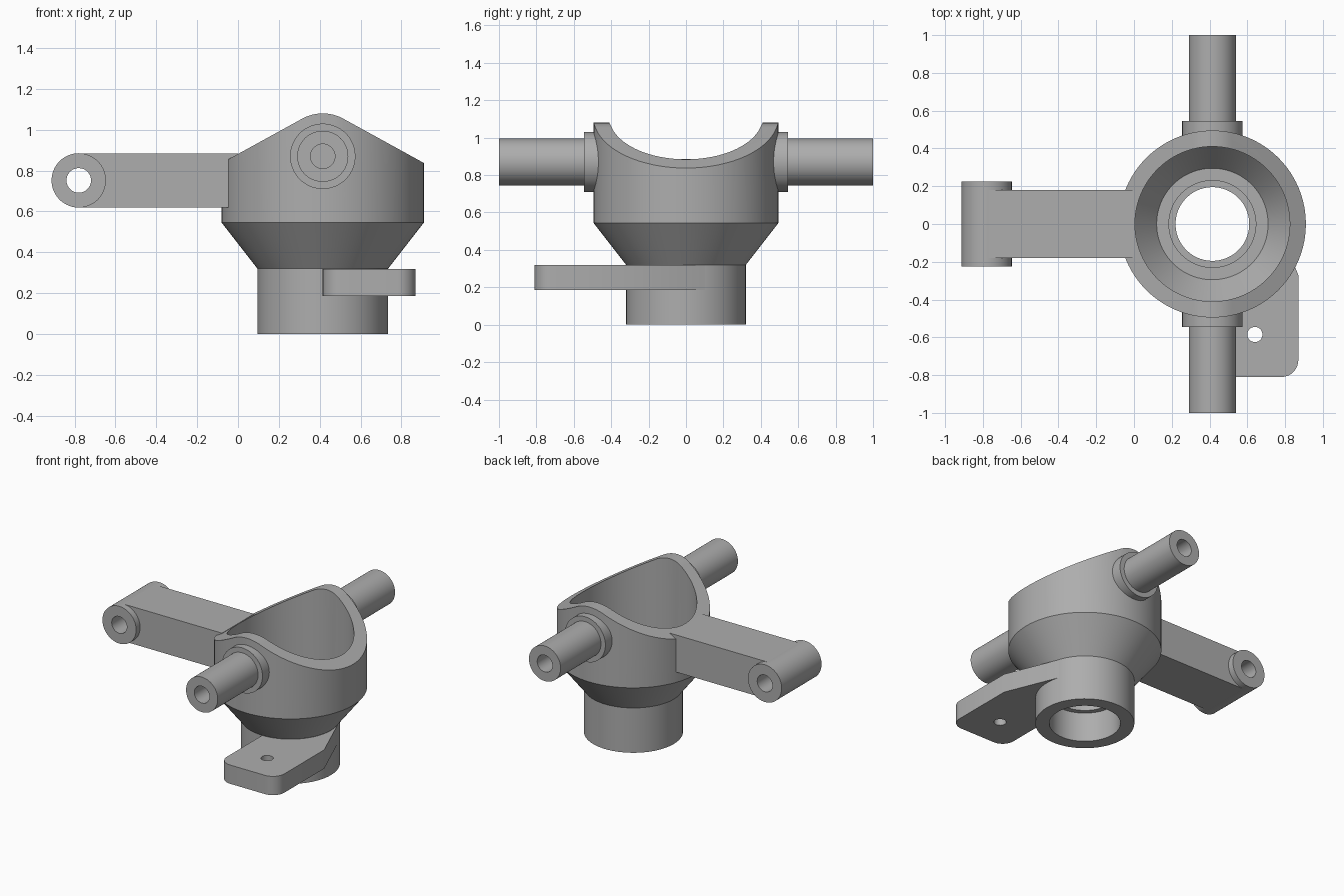
import bpy, bmesh, math
from mathutils import Matrix, Vector

cube = bpy.data.objects.get("Cube")
if cube:
    bpy.data.objects.remove(cube, do_unlink=True)

grey = bpy.data.materials.new("cast grey")
grey.use_nodes = True
tone = (0.42, 0.42, 0.42, 1)
grey.diffuse_color = tone
grey.node_tree.nodes["Principled BSDF"].inputs["Base Color"].default_value = tone

CX = 0.415          # axis of the cup
PIVOT_Z = 0.87      # height of the side pins
EYE = Vector((-0.78, 0, 0.752))
SEG = 96


def finish(name, bm, matrix=Matrix()):
    bmesh.ops.remove_doubles(bm, verts=bm.verts[:], dist=0.0001)
    bm.transform(matrix)
    bmesh.ops.recalc_face_normals(bm, faces=bm.faces[:])
    mesh = bpy.data.meshes.new(name)
    bm.to_mesh(mesh)
    bm.free()
    mesh.materials.append(grey)
    obj = bpy.data.objects.new(name, mesh)
    bpy.context.collection.objects.link(obj)
    return obj


def lathe(name, profile, matrix):
    """Turn a closed (radius, height) profile around local z."""
    bm = bmesh.new()
    rings = []
    for i in range(SEG):
        a = math.tau * i / SEG
        rings.append([bm.verts.new((r * math.cos(a), r * math.sin(a), h)) for r, h in profile])
    n = len(profile)
    for i in range(SEG):
        a, b = rings[i], rings[(i + 1) % SEG]
        for j in range(n):
            k = (j + 1) % n
            if profile[j][0] == 0 and profile[k][0] == 0:
                continue
            bm.faces.new((a[j], b[j], b[k], a[k]))
    return finish(name, bm, matrix)


def prism(name, outline, low, high, matrix=Matrix()):
    """Extrude a 2D outline along local z."""
    bm = bmesh.new()
    face = bm.faces.new([bm.verts.new((x, y, low)) for x, y in outline])
    top = bmesh.ops.extrude_face_region(bm, geom=[face])["geom"]
    bmesh.ops.translate(bm, vec=(0, 0, high - low),
                        verts=[v for v in top if isinstance(v, bmesh.types.BMVert)])
    return finish(name, bm, matrix)


def arc(cx, cy, r, start, end, steps):
    angles = [math.radians(start + (end - start) * i / steps) for i in range(steps + 1)]
    return [(cx + r * math.cos(a), cy + r * math.sin(a)) for a in angles]


def boolean(obj, cutter, operation):
    mod = obj.modifiers.new("cut", 'BOOLEAN')
    mod.operation, mod.solver, mod.object = operation, 'EXACT', cutter
    bpy.context.view_layer.objects.active = obj
    bpy.ops.object.modifier_apply(modifier=mod.name)
    bpy.data.objects.remove(cutter, do_unlink=True)


def rod(r, h):
    return [(0, -h), (r, -h), (r, h), (0, h)]


along_y = Matrix.Rotation(-math.pi / 2, 4, 'X')     # local z becomes +y
cup_axis = Matrix.Translation((CX, 0, 0))

# Cup: turned body with stepped bore
cup = lathe("cup_body", [
    (0.23, 0), (0.32, 0), (0.32, 0.32), (0.495, 0.545), (0.495, 1.2),
    (0.41, 1.2), (0.41, 0.545), (0.295, 0.4), (0.23, 0.4),
    (0.23, 0.26), (0.195, 0.26), (0.195, 0.21), (0.23, 0.21)], cup_axis)

# Rim: slopes tangent to a round crown above the pins
slope = 28.8
t = math.radians(slope)
edge_z = 0.21 / math.cos(t) - 0.7 * math.tan(t)
roof = [(0.7, -1), (0.7, edge_z)] + arc(0, 0, 0.21, 90 - slope, 90 + slope, 24) \
    + [(-0.7, edge_z), (-0.7, -1)]
stand = Matrix.Translation((CX, 0, PIVOT_Z)) @ Matrix.Rotation(math.pi / 2, 4, 'X')
boolean(cup, prism("rim_cutter", roof, -1, 1, stand), 'INTERSECT')

# Side pins with collars and blind holes
pin = [(0, 0.44), (0.16, 0.44), (0.16, 0.545), (0.125, 0.545), (0.125, 1),
       (0.06, 1), (0.06, 0.6), (0, 0.6)]
parts = [cup]
for name, turn in (("back_pin", 0), ("front_pin", math.pi)):
    place = Matrix.Translation((CX, 0, PIVOT_Z)) @ Matrix.Rotation(turn, 4, 'Z') @ along_y
    parts.append(lathe(name, pin, place))

# Arm and its cross eye
eye_axis = Matrix.Translation(EYE) @ along_y
parts.append(lathe("arm_eye", [(0.06, -0.225), (0.133, -0.225), (0.133, 0.225), (0.06, 0.225)], eye_axis))
arm = prism("arm", [(EYE.x, -0.18), (0, -0.18), (0, 0.18), (EYE.x, 0.18)],
            EYE.z - 0.1325, EYE.z + 0.1325)
boolean(arm, lathe("arm_cutter", rod(0.07, 0.4), eye_axis), 'DIFFERENCE')
parts.append(arm)

# Steering plate: rounded tab that runs tangent into the base
outline = arc(0.09, -0.72, 0.09, 180, 270, 10) + arc(0.365, -0.72, 0.09, 270, 360, 10) \
    + [(0.455, -0.27), (0.296, 0.12)] + arc(0, 0, 0.28, 20, -90, 16)
plate = prism("side_plate", outline, 0.185, 0.319, cup_axis)
boolean(plate, lathe("plate_cutter", rod(0.04, 1), Matrix.Translation((0.64, -0.585, 0))), 'DIFFERENCE')
parts.append(plate)

# Smooth the round walls, keep edges crisp
bpy.ops.object.select_all(action='DESELECT')
for obj in parts:
    obj.select_set(True)
bpy.context.view_layer.objects.active = cup
bpy.ops.object.shade_smooth_by_angle(angle=math.radians(25))
